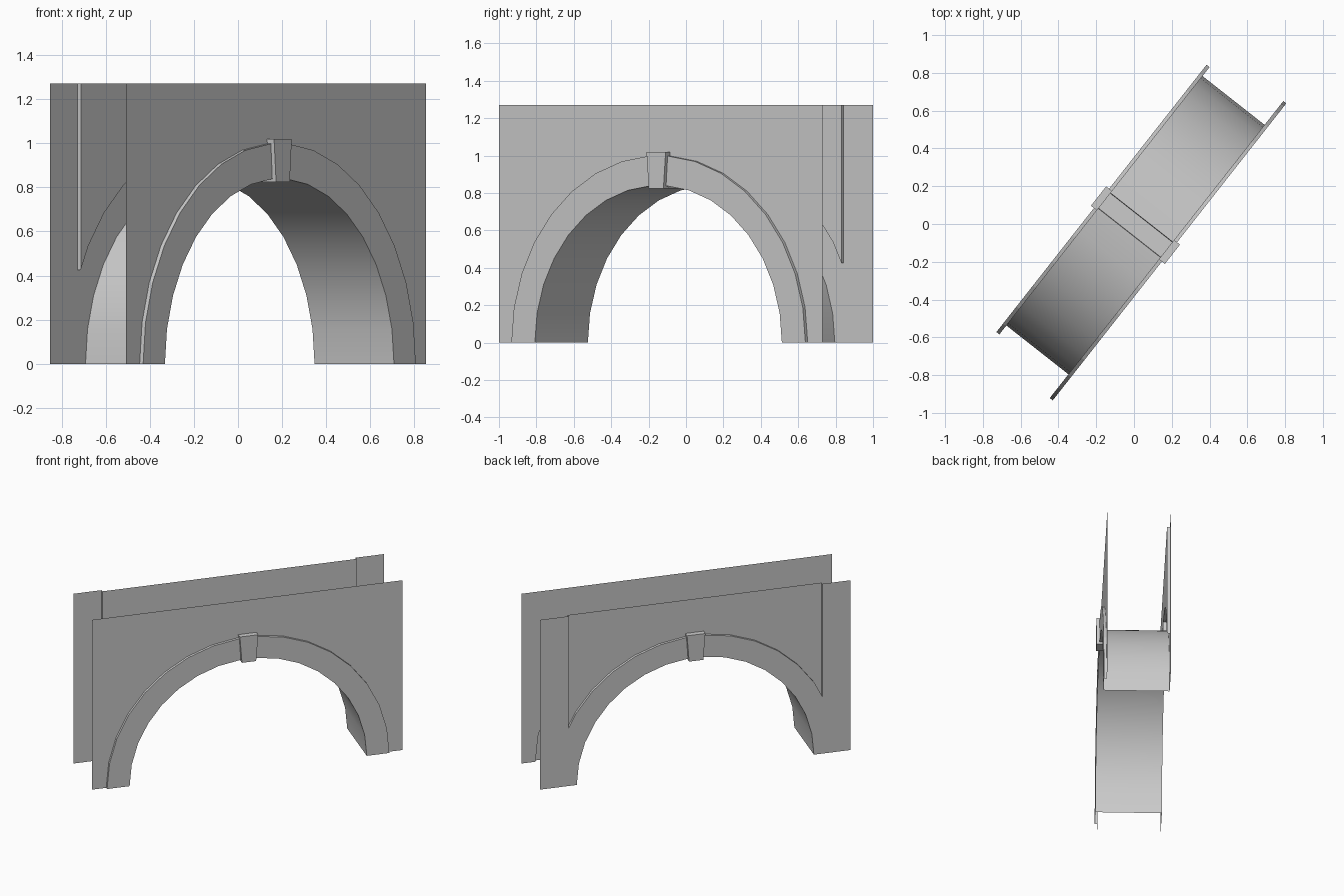
import bpy, bmesh
from math import sin, cos, asin, radians, pi

if "Cube" in bpy.data.objects:
    bpy.data.objects.remove(bpy.data.objects["Cube"])

ANGLE = radians(51.82)          # plan rotation of the whole bridge
L, H = 1.1, 1.27                # half length, wall height
R_IN, R_OUT = 0.84, 1.0         # arch ring radii
PANEL = 0.9                     # half width of the recessed back panel
F_WALL, F_RING, F_KEY = -0.219, -0.239, -0.259   # front planes
B_PANEL, B_RING, B_KEY = 0.199, 0.219, 0.239     # back planes
N = 8
K = asin(0.0525 / R_IN)         # half angle taken by the keystone


def arc(r):
    """Half arch as (x, z), from the keystone down to the foot."""
    ph = [K + (pi / 2 - K) * i / N for i in range(N + 1)]
    return [(r * sin(p), r * cos(p) if i < N else 0.0) for i, p in enumerate(ph)]


def at(path, y):
    return [(x, y, z) for x, z in path]


def build(name, bands, smooth=False):
    """Half mesh made of quad bands between path pairs, mirrored over x."""
    bm = bmesh.new()
    for a, b in bands:
        va = [bm.verts.new(p) for p in a]
        vb = [bm.verts.new(p) for p in b]
        for i in range(len(a) - 1):
            bm.faces.new((va[i], va[i + 1], vb[i + 1], vb[i]))
    bmesh.ops.remove_doubles(bm, verts=bm.verts, dist=1e-5)
    me = bpy.data.meshes.new(name)
    bm.to_mesh(me)
    bm.free()
    ob = bpy.data.objects.new(name, me)
    bpy.context.collection.objects.link(ob)
    ob.rotation_euler.z = ANGLE
    mod = ob.modifiers.new("mirror", 'MIRROR')
    mod.use_axis[0] = True
    if smooth:
        bpy.ops.object.select_all(action='DESELECT')
        ob.select_set(True)
        bpy.context.view_layer.objects.active = ob
        bpy.ops.object.shade_smooth_by_angle(angle=radians(30))
    return ob


inner, outer = arc(R_IN), arc(R_OUT)
crown = [(0, R_OUT)] + outer


def top(path):
    return [(x, H) for x, z in path]


# front wall: full width sheet above the arch ring
front = crown + [(L, 0)]
build("front_wall", [(at(front, F_WALL), at(top(front), F_WALL))])

# raised front arch ring with its thin outer edge
build("front_arch_ring", [
    (at(inner, F_RING), at(outer, F_RING)),
    (at(outer, F_RING), at(outer, F_WALL)),
])

# back arc split where the recessed panel ends
i = next(j for j, p in enumerate(outer) if p[0] > PANEL)
(x0, z0), (x1, z1) = outer[i - 1], outer[i]
t = (PANEL - x0) / (x1 - x0)
cut = (PANEL, z0 + t * (z1 - z0))
upper = [(0, R_OUT)] + outer[:i] + [cut]
lower = [cut] + outer[i:] + [(L, 0)]

# recessed back panel with its side reveal
build("back_panel", [
    (at(top(upper), B_PANEL), at(upper, B_PANEL)),
    (at([cut, (PANEL, H)], B_PANEL), at([cut, (PANEL, H)], B_RING)),
])

# back end piers flush with the ring
build("back_piers", [(at(top(lower), B_RING), at(lower, B_RING))])

# back arch ring with ledge above it
build("back_arch_ring", [
    (at(outer, B_RING), at(inner, B_RING)),
    (at(upper[1:], B_PANEL), at(upper[1:], B_RING)),
])

# vault underside
build("vault", [(at(inner, B_RING), at(inner, F_RING))], smooth=True)

# keystone heads on both faces and the strip under the crown
wedge = [(0, 1.02), (0.065, 1.02), (0.05, 0.825), (0, 0.825)]
tops, bottoms = wedge[:2], wedge[:1:-1]
strip = [inner[0], (0.05, 0.825), (0, 0.825)]
build("keystone", [
    (at(wedge, F_KEY), at(wedge, F_WALL)),
    (at(bottoms, F_KEY), at(tops, F_KEY)),
    (at(wedge, B_PANEL), at(wedge, B_KEY)),
    (at(tops, B_KEY), at(bottoms, B_KEY)),
    (at(strip, F_WALL), at(strip, B_PANEL)),
])
